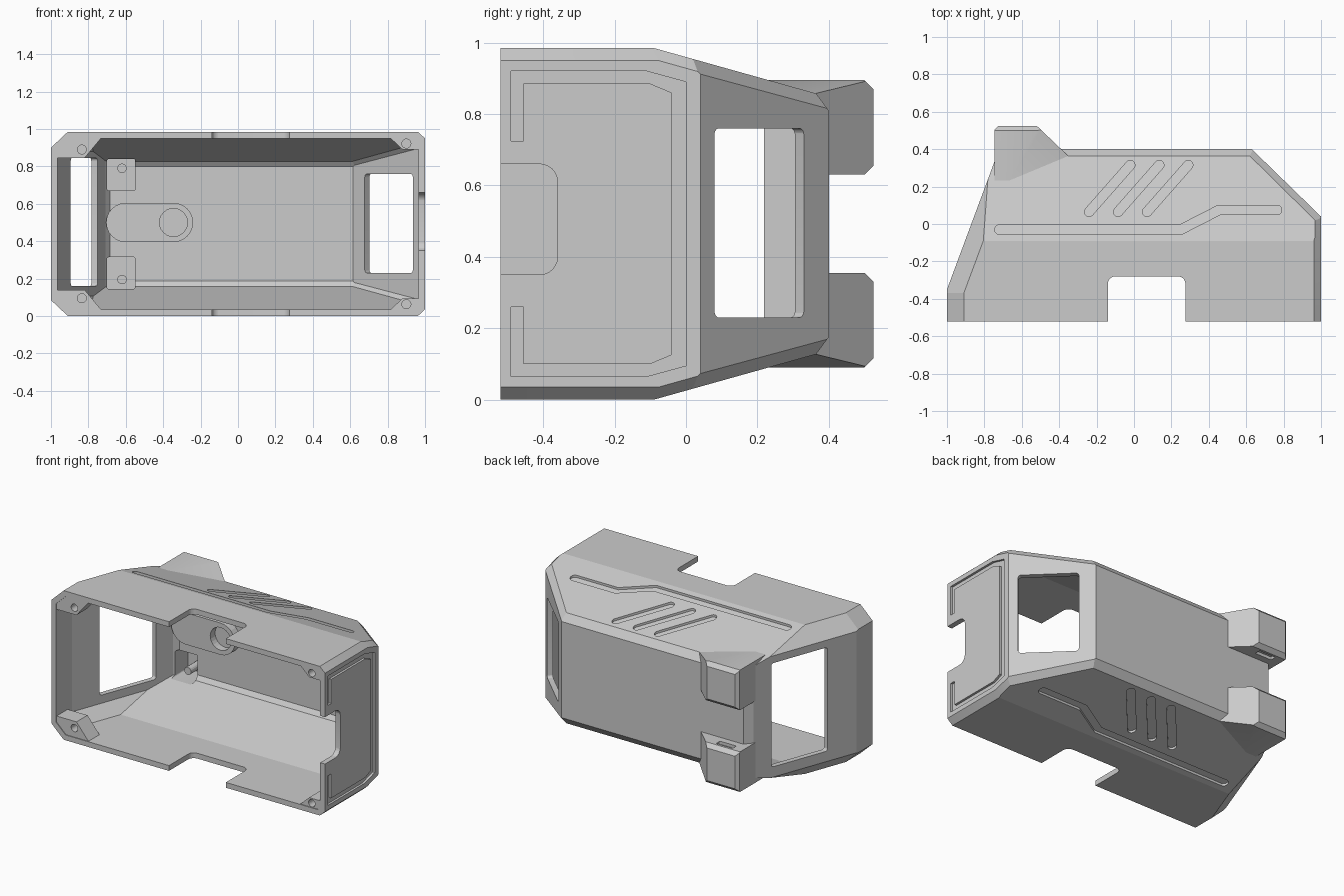
import bpy, bmesh, math
from mathutils import Vector

if "Cube" in bpy.data.objects:
    bpy.data.objects.remove(bpy.data.objects["Cube"])

H = 0.985
X, Y, Z = Vector((1, 0, 0)), Vector((0, 1, 0)), Vector((0, 0, 1))
grey = bpy.data.materials.new("light_grey")
grey.use_nodes = True
grey.diffuse_color = (0.6, 0.6, 0.6, 1)
grey.node_tree.nodes["Principled BSDF"].inputs["Base Color"].default_value = grey.diffuse_color


def finish(name, bm, flip=False):
    """Turn a bmesh into an object, optionally mirrored top to bottom."""
    if flip:
        for v in bm.verts:
            v.co.z = H - v.co.z
    bmesh.ops.recalc_face_normals(bm, faces=bm.faces)
    mesh = bpy.data.meshes.new(name)
    bm.to_mesh(mesh)
    bm.free()
    mesh.materials.append(grey)
    ob = bpy.data.objects.new(name, mesh)
    bpy.context.collection.objects.link(ob)
    return ob


def solid(name, planes, inset=0, flip=False):
    """Convex solid left after slicing a big block with (point, normal) planes."""
    bm = bmesh.new()
    bmesh.ops.create_cube(bm, size=4)
    for point, normal in planes:
        n = Vector(normal).normalized()
        geom = bm.verts[:] + bm.edges[:] + bm.faces[:]
        cut = bmesh.ops.bisect_plane(bm, geom=geom, dist=1e-5, plane_co=Vector(point) - n * inset,
                                     plane_no=n, clear_outer=True)
        edges = [e for e in cut["geom_cut"] if isinstance(e, bmesh.types.BMEdge) and e.is_boundary]
        if edges:
            bmesh.ops.edgeloop_fill(bm, edges=edges)
    return finish(name, bm, flip)


def prism(name, pts, lo, hi, axes=(X, Y, Z), origin=(0, 0, 0), flip=False, bend=None):
    """Extrude a 2D outline along the third axis."""
    u, v, w = axes
    o = Vector(origin)
    bm = bmesh.new()
    low, top = [[bm.verts.new(o + u * p[0] + v * p[1] + w * d) for p in pts] for d in (lo, hi)]
    bm.faces.new(low)
    bm.faces.new(top)
    for i in range(len(pts)):
        j = (i + 1) % len(pts)
        bm.faces.new((low[i], low[j], top[j], top[i]))
    if bend:
        for vert in bm.verts:
            vert.co.z += bend(vert.co.y)
    return finish(name, bm, flip)


def rounded(x0, y0, x1, y1, r, n=6):
    pts = []
    for k, (x, y) in enumerate(((x1 - r, y1 - r), (x0 + r, y1 - r), (x0 + r, y0 + r), (x1 - r, y0 + r))):
        for i in range(n + 1):
            a = math.pi / 2 * (k + i / n)
            pts.append((x + r * math.cos(a), y + r * math.sin(a)))
    return pts


def circle(x, y, r, n=24):
    return [(x + r * math.cos(math.tau * i / n), y + r * math.sin(math.tau * i / n)) for i in range(n)]


def stroke(path, r, n=12):
    """Outline of a round-ended band along a path."""
    pts, out = [Vector(p) for p in path], []
    for line in (pts, pts[::-1]):
        dirs = [(b - a).normalized() for a, b in zip(line, line[1:])]
        norms = [Vector((-d.y, d.x)) for d in dirs]
        for p, a, b in zip(line[1:-1], norms, norms[1:]):
            m = a + b
            out.append(p + m * (2 * r / m.length_squared))
        for i in range(n + 1):
            a = math.pi * i / n
            out.append(line[-1] + r * (norms[-1] * math.cos(a) + dirs[-1] * math.sin(a)))
    return out


def combine(target, tool, op="DIFFERENCE"):
    tool.hide_render = True
    mod = target.modifiers.new("join", "BOOLEAN")
    mod.operation, mod.object, mod.solver = op, tool, "EXACT"
    bpy.context.view_layer.objects.active = target
    bpy.ops.object.modifier_apply(modifier=mod.name)
    bpy.data.objects.remove(tool)


def taper(y):
    return H - 0.28 * (y + 0.09)


# Housing shell: walls first, then the planes shared by top and bottom
walls = [((1, 0, 0), X), ((-1, 0, 0), -X), ((0, 0.4, 0), Y),
         ((-1, -0.35, 0), (-0.7, 0.26, 0)),
         ((-0.74, 0.35, 0), (-0.05, 0.04, 0)),
         ((1, 0.04, 0), (0.36, 0.37, 0))]
upper = [((0, 0, H), Z),
         ((0, -0.09, H), (0, 0.28, 1)),
         ((1, 0, 0.95), (1, 0, 1.1)),
         ((1, 0.03, 0.92), (1, 0.28, 1)),
         ((1, 0.035, 0.917), (0.7, 0.99, 1)),
         ((0, 0.365, 0.857), (0, 0.047, 0.035)),
         ((-1, 0, 0.9), (-1, 0, 1.06)),
         ((-0.91, -0.37, H), (-0.94, 0.35, 1))]
for (px, py, pz), n in upper:
    walls += [((px, py, pz), n), ((px, py, H - pz), (n[0], n[1], -n[2]))]
shell = solid("housing_shell", walls + [((0, -0.52, 0), -Y)])

# Rear lugs
a, b, c = Vector((-0.67, 0.23, 0.895)), Vector((-0.52, 0.5, 0.895)), Vector((-0.3, 0.385, 0.852))
slope = (b - a).cross(c - a)
if slope.z < 0:
    slope = -slope
lug = [((0, 0.525, 0), Y), ((0, 0.2, 0), -Y), ((-0.745, 0, 0), -X), ((0, 0, 0.895), Z), ((0, 0, 0.63), -Z),
       ((0, 0.5, 0.895), (0, 1, 1)), ((0, 0.5, 0.63), (0, 1, -1)), ((-0.745, 0.505, 0), (-1, 1, 0)),
       ((-0.52, 0.525, 0), (0.105, 0.11, 0)), (a, slope)]
for flip in (False, True):
    combine(shell, solid("lug", lug, flip=flip), "UNION")

# Hollow interior, open at the front
combine(shell, solid("cavity", walls, inset=0.035))

side_view = (X, Z, Y)
left_post = [(-0.98, 0.845), (-0.82, 0.845), (-0.72, 0.965), (-0.92, 0.972), (-0.985, 0.905)]
right_post = [(0.8, 0.965), (0.88, 0.89), (0.98, 0.89), (0.98, 0.945), (0.96, 0.965)]
diagonals = [[(x, 0.065), (x + 0.22, 0.315)] for x in (-0.24, -0.085, 0.07)]
channel = [(-0.72, -0.03), (0.25, -0.03), (0.455, 0.075), (0.765, 0.075)]
for flip in (False, True):
    # Corner screw posts with holes
    for post, hole in ((left_post, (-0.835, 0.89)), (right_post, (0.9, 0.922))):
        combine(shell, prism("post", post, -0.515, -0.4, side_view, flip=flip), "UNION")
        combine(shell, prism("screw_hole", circle(*hole, 0.024), -0.6, -0.43, side_view, flip=flip))
    # Lug pocket and strap slot
    combine(shell, prism("pocket", rounded(-0.7, 0.67, -0.55, 0.84, 0.01), 0.3, 0.48, side_view, flip=flip))
    combine(shell, prism("strap_slot", rounded(-0.68, 0.445, -0.56, 0.485, 0.005), 0.6, 0.65, flip=flip))
    # Grooves on the sloped faces
    for path in diagonals + [channel]:
        combine(shell, prism("groove", stroke(path, 0.025), -0.015, 0.1, flip=flip, bend=taper))

# Windows in both angled walls
for origin, along, out, span in (((-1, -0.35, 0), (0.26, 0.7, 0), (-0.7, 0.26, 0), (0.209, 0.16, 0.619, 0.845)),
                                 ((1, 0.04, 0), (-0.37, 0.36, 0), (0.36, 0.37, 0), (0.057, 0.23, 0.416, 0.76))):
    axes = (Vector(along).normalized(), Z, Vector(out).normalized())
    combine(shell, prism("window", rounded(*span, 0.018), -0.1, 0.1, axes, origin))

# Front notches in top, bottom and side
combine(shell, prism("plate_notch", rounded(-0.14, -0.8, 0.275, -0.28, 0.04), -0.5, 1.5))
end_view = (Y, Z, X)
combine(shell, prism("side_notch", rounded(-0.8, 0.35, -0.36, 0.66, 0.05), 0.9, 1.1, end_view))

# Framing groove on the side panel
frame = [(-0.04, 0.86), (-0.1, 0.885), (-0.455, 0.885), (-0.455, 0.725),
         (-0.49, 0.725), (-0.49, 0.92), (-0.11, 0.92), (0, 0.89)]
frame += [(y, H - z) for y, z in reversed(frame)]
combine(shell, prism("frame_groove", frame, 0.985, 1.1, end_view))

# Inner mounting boss with a blind hole
combine(shell, prism("boss", stroke([(-0.6, 0.5), (-0.345, 0.5)], 0.105), 0.31, 0.385, side_view), "UNION")
combine(shell, prism("boss_hole", circle(-0.345, 0.5, 0.075), 0.2, 0.36, side_view))

# Small pegs inside the lug pockets
for flip in (False, True):
    prism("lower_peg" if flip else "upper_peg", circle(-0.62, 0.79, 0.025, 16), 0.36, 0.49, side_view, flip=flip)

for ob in list(bpy.context.collection.objects):
    if ob.type == "MESH" and grey.name in ob.data.materials:
        bpy.ops.object.select_all(action="DESELECT")
        ob.select_set(True)
        bpy.context.view_layer.objects.active = ob
        bpy.ops.object.shade_smooth_by_angle(angle=math.radians(13))
